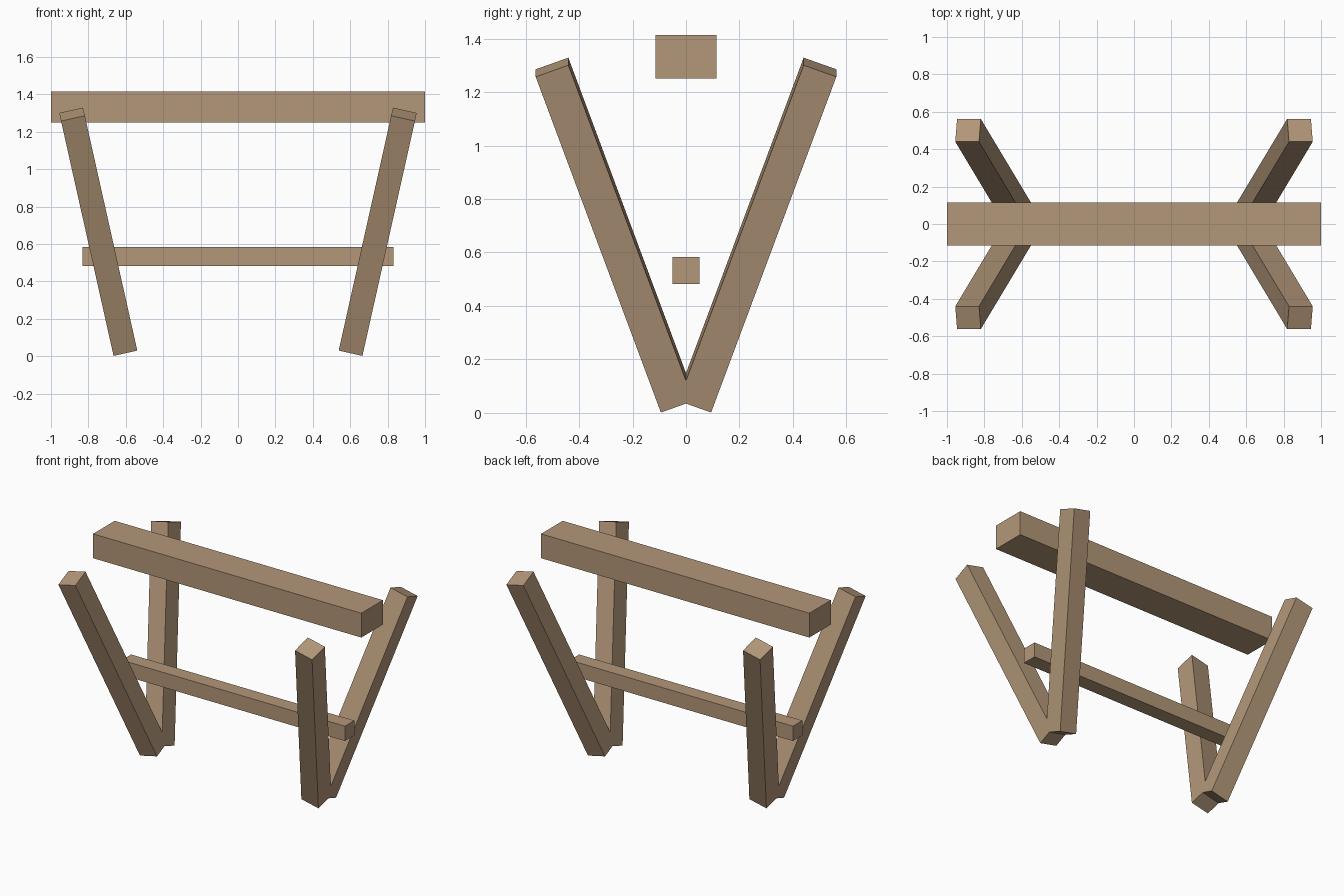
import bpy
from math import radians

if "Cube" in bpy.data.objects:
    bpy.data.objects.remove(bpy.data.objects["Cube"])

wood = bpy.data.materials.new("wood")
wood.diffuse_color = (0.45, 0.31, 0.19, 1)
wood.use_nodes = True
wood.node_tree.nodes["Principled BSDF"].inputs["Base Color"].default_value = wood.diffuse_color


def box(name, size, location, rotation=(0, 0, 0)):
    bpy.ops.mesh.primitive_cube_add(size=1, location=location, rotation=rotation)
    obj = bpy.context.object
    obj.name = name
    obj.scale = size
    obj.data.materials.append(wood)
    return obj


# Heavy top beam and thin lower rail
box("top_beam", (2.0, 0.23, 0.164), (0, 0, 1.332))
box("lower_rail", (1.664, 0.1, 0.1), (0, 0, 0.533))

# Four square legs, splayed outward towards the top
for side, sx in (("left", -1), ("right", 1)):
    for end, sy in (("front", -1), ("back", 1)):
        box(f"{end}_{side}_leg", (0.13, 0.13, 1.369),
            (sx * 0.747, sy * 0.267, 0.665),
            (radians(-20 * sy), radians(12.6 * sx), 0))
